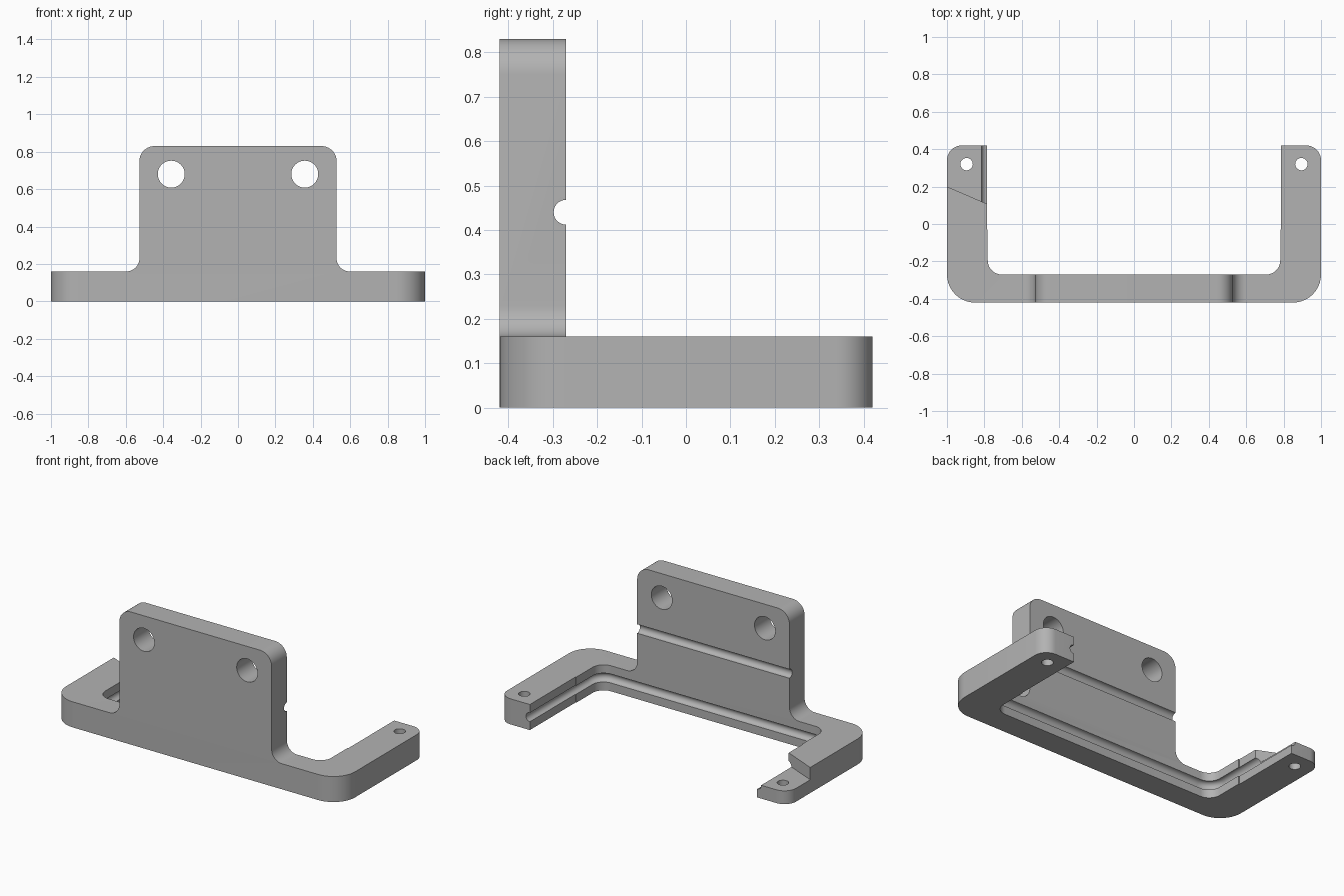
import bpy
import bmesh
import math
from mathutils import Vector, Matrix

default = bpy.data.objects.get("Cube")
if default:
    bpy.data.objects.remove(default, do_unlink=True)

ARM_H, PLATE_H = 0.16, 0.83
FRONT, BACK, INNER = -0.42, 0.42, -0.27
GROOVE_R = 0.028

grey = bpy.data.materials.new("bracket_grey")
grey.use_nodes = True
colour = (0.45, 0.45, 0.45, 1)
grey.diffuse_color = colour
grey.node_tree.nodes["Principled BSDF"].inputs["Base Color"].default_value = colour


def rounded(points, closed=True, steps=10):
    """Replace each (x, y, radius) corner by an arc."""
    out = []
    n = len(points)
    for i, (x, y, r) in enumerate(points):
        p = Vector((x, y))
        if r == 0 or (not closed and i in (0, n - 1)):
            out.append(p)
            continue
        a = (Vector(points[i - 1][:2]) - p).normalized()
        b = (Vector(points[(i + 1) % n][:2]) - p).normalized()
        half = a.angle(b) / 2
        centre = p + (a + b).normalized() * r / math.sin(half)
        start = p + a * r / math.tan(half) - centre
        end = p + b * r / math.tan(half) - centre
        sweep = start.angle(end)
        for k in range(steps + 1):
            t = k / steps
            out.append(centre + (start * math.sin((1 - t) * sweep)
                                 + end * math.sin(t * sweep)) / math.sin(sweep))
    return out


def mesh_object(name, bm):
    bmesh.ops.recalc_face_normals(bm, faces=bm.faces[:])
    mesh = bpy.data.meshes.new(name)
    bm.to_mesh(mesh)
    bm.free()
    mesh.materials.append(grey)
    obj = bpy.data.objects.new(name, mesh)
    bpy.context.collection.objects.link(obj)
    return obj


def extrude(name, outline, low, high, upright=False):
    """Extrude along z, or along y for an upright outline in x and z."""
    bm = bmesh.new()
    verts = [bm.verts.new((p.x, low, p.y) if upright else (p.x, p.y, low)) for p in outline]
    face = bm.faces.new(verts)
    top = bmesh.ops.extrude_face_region(bm, geom=[face])["geom"]
    depth = high - low
    bmesh.ops.translate(bm, verts=[v for v in top if isinstance(v, bmesh.types.BMVert)],
                        vec=(0, depth, 0) if upright else (0, 0, depth))
    return mesh_object(name, bm)


def cylinder(name, centre, radius, depth, axis="Z", sides=48):
    turn = {"X": Matrix.Rotation(math.pi / 2, 4, "Y"),
            "Y": Matrix.Rotation(math.pi / 2, 4, "X"), "Z": Matrix()}[axis]
    bm = bmesh.new()
    bmesh.ops.create_cone(bm, cap_ends=True, segments=sides, radius1=radius, radius2=radius,
                          depth=depth, matrix=Matrix.Translation(centre) @ turn)
    return mesh_object(name, bm)


def tube(name, path, z, radius):
    """Round bar swept along a path, turned into a mesh."""
    curve = bpy.data.curves.new(name, "CURVE")
    curve.dimensions = "3D"
    curve.bevel_depth = radius
    curve.bevel_resolution = 6
    curve.use_fill_caps = True
    spline = curve.splines.new("POLY")
    spline.points.add(len(path) - 1)
    for point, p in zip(spline.points, path):
        point.co = (p.x, p.y, z, 1)
    temp = bpy.data.objects.new(name + "_path", curve)
    bpy.context.collection.objects.link(temp)
    bpy.context.view_layer.update()
    mesh = bpy.data.meshes.new_from_object(temp.evaluated_get(
        bpy.context.evaluated_depsgraph_get()))
    bpy.data.objects.remove(temp, do_unlink=True)
    bm = bmesh.new()
    bm.from_mesh(mesh)
    bmesh.ops.remove_doubles(bm, verts=bm.verts[:], dist=1e-5)
    return mesh_object(name, bm)


def combine(target, tool, operation):
    mod = target.modifiers.new(tool.name, "BOOLEAN")
    mod.operation = operation
    mod.solver = "EXACT"
    mod.object = tool
    tool.hide_render = True
    bpy.context.view_layer.objects.active = target
    bpy.ops.object.modifier_apply(modifier=mod.name)
    bpy.data.objects.remove(tool, do_unlink=True)


def mirrored(half):
    return half + [(-x, y, r) for x, y, r in reversed(half)]


# U-shaped footprint, trimmed by the front silhouette of plate and feet
footprint = mirrored([(0.782, INNER, 0.075), (0.782, -0.03, 0), (0.787, -0.03, 0),
                      (0.787, BACK, 0), (1, BACK, 0.08), (1, FRONT, 0.15)])
# the mirrored half runs backwards, so the outline closes along the inner wall
bracket = extrude("mounting_bracket", rounded(footprint), 0, 1)
silhouette = mirrored([(0.527, PLATE_H, 0.08), (0.527, ARM_H, 0.07),
                       (1.2, ARM_H, 0), (1.2, -0.2, 0)])
combine(bracket, extrude("silhouette", rounded(silhouette), -1, 1, upright=True), "INTERSECT")

# Screw holes through plate and arms
for side in (-1, 1):
    combine(bracket, cylinder("plate_hole", (side * 0.357, -0.35, 0.68), 0.072, 0.5, "Y"),
            "DIFFERENCE")
    combine(bracket, cylinder("arm_hole", (side * 0.895, 0.32, 0.08), 0.033, 0.5),
            "DIFFERENCE")

# Half-round grooves across the plate and around the inside of the feet
combine(bracket, cylinder("plate_groove", (0, INNER, 0.44), GROOVE_R, 1.6, "X", 28),
        "DIFFERENCE")
groove_path = rounded([(0.787, 0.6, 0), (0.787, INNER, 0.08),
                       (-0.787, INNER, 0.08), (-0.787, 0.6, 0)], closed=False)
combine(bracket, tube("foot_groove", groove_path, ARM_H / 2, GROOVE_R), "DIFFERENCE")

# Lowered end of the right arm, with a slanted step
step = [Vector(p) for p in ((-1.1, 0.243), (-0.7, 0.071), (-0.7, 0.6), (-1.1, 0.6))]
combine(bracket, extrude("arm_step", step, 0.083, 0.4), "DIFFERENCE")

bpy.ops.object.select_all(action="DESELECT")
bracket.select_set(True)
bpy.context.view_layer.objects.active = bracket
bpy.ops.object.shade_smooth_by_angle(angle=math.radians(30))
